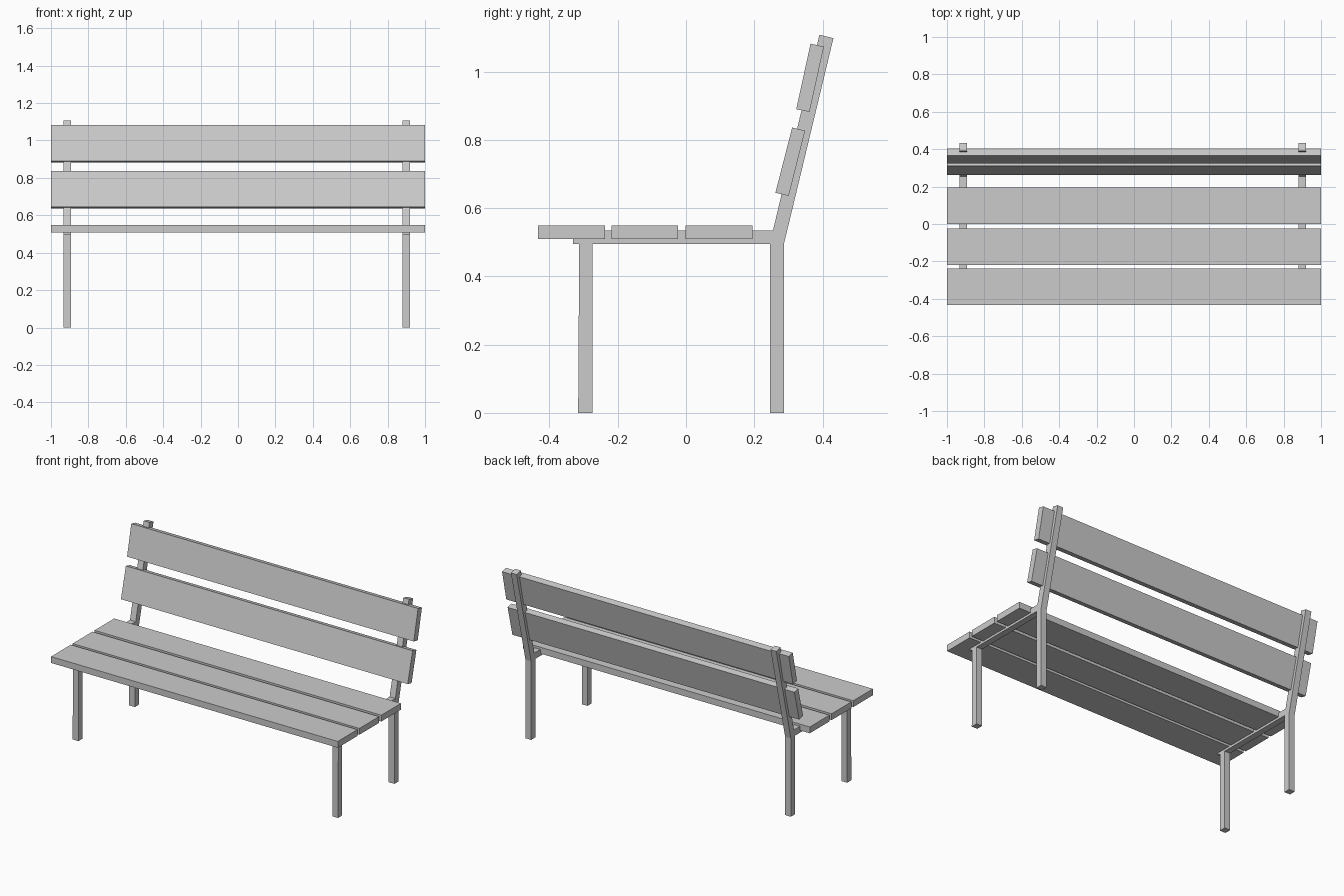
import bpy
import bmesh

if "Cube" in bpy.data.objects:
    bpy.data.objects.remove(bpy.data.objects["Cube"])


def extrude_profile(name, profile, x0, x1):
    """Extrude a (y, z) side profile along x."""
    bm = bmesh.new()
    face = bm.faces.new([bm.verts.new((x0, y, z)) for y, z in profile])
    res = bmesh.ops.extrude_face_region(bm, geom=[face])
    verts = [v for v in res["geom"] if isinstance(v, bmesh.types.BMVert)]
    bmesh.ops.translate(bm, verts=verts, vec=(x1 - x0, 0, 0))
    bmesh.ops.recalc_face_normals(bm, faces=bm.faces)
    mesh = bpy.data.meshes.new(name)
    bm.to_mesh(mesh)
    bm.free()
    obj = bpy.data.objects.new(name, mesh)
    bpy.context.collection.objects.link(obj)
    return obj


def rect(y0, y1, z0, z1):
    return [(y0, z0), (y1, z0), (y1, z1), (y0, z1)]


# Seat planks
for i, y in enumerate((-0.434, -0.219, -0.001)):
    extrude_profile(f"seat_plank_{i + 1}", rect(y, y + 0.196, 0.509, 0.549), -1, 1)

# Leaning backrest planks
extrude_profile("back_plank_lower",
                [(0.262, 0.645), (0.301, 0.636), (0.349, 0.827), (0.311, 0.836)], -1, 1)
extrude_profile("back_plank_upper",
                [(0.323, 0.890), (0.362, 0.882), (0.404, 1.073), (0.365, 1.082)], -1, 1)

# Side frames: front leg, seat rail, and back leg bent into the backrest post
front_leg = [(-0.316, 0), (-0.274, 0), (-0.274, 0.496), (-0.313, 0.496)]
seat_rail = rect(-0.331, 0.262, 0.495, 0.535)
back_post = [(0.246, 0), (0.287, 0), (0.287, 0.495), (0.432, 1.098),
             (0.391, 1.108), (0.255, 0.535), (0.246, 0.495)]
for side, x in (("left", -0.912), ("right", 0.899)):
    for part, profile in (("front_leg", front_leg), ("seat_rail", seat_rail),
                          ("back_post", back_post)):
        half = 0.0198 if part == "seat_rail" else 0.02
        extrude_profile(f"{part}_{side}", profile, x - half, x + half)
